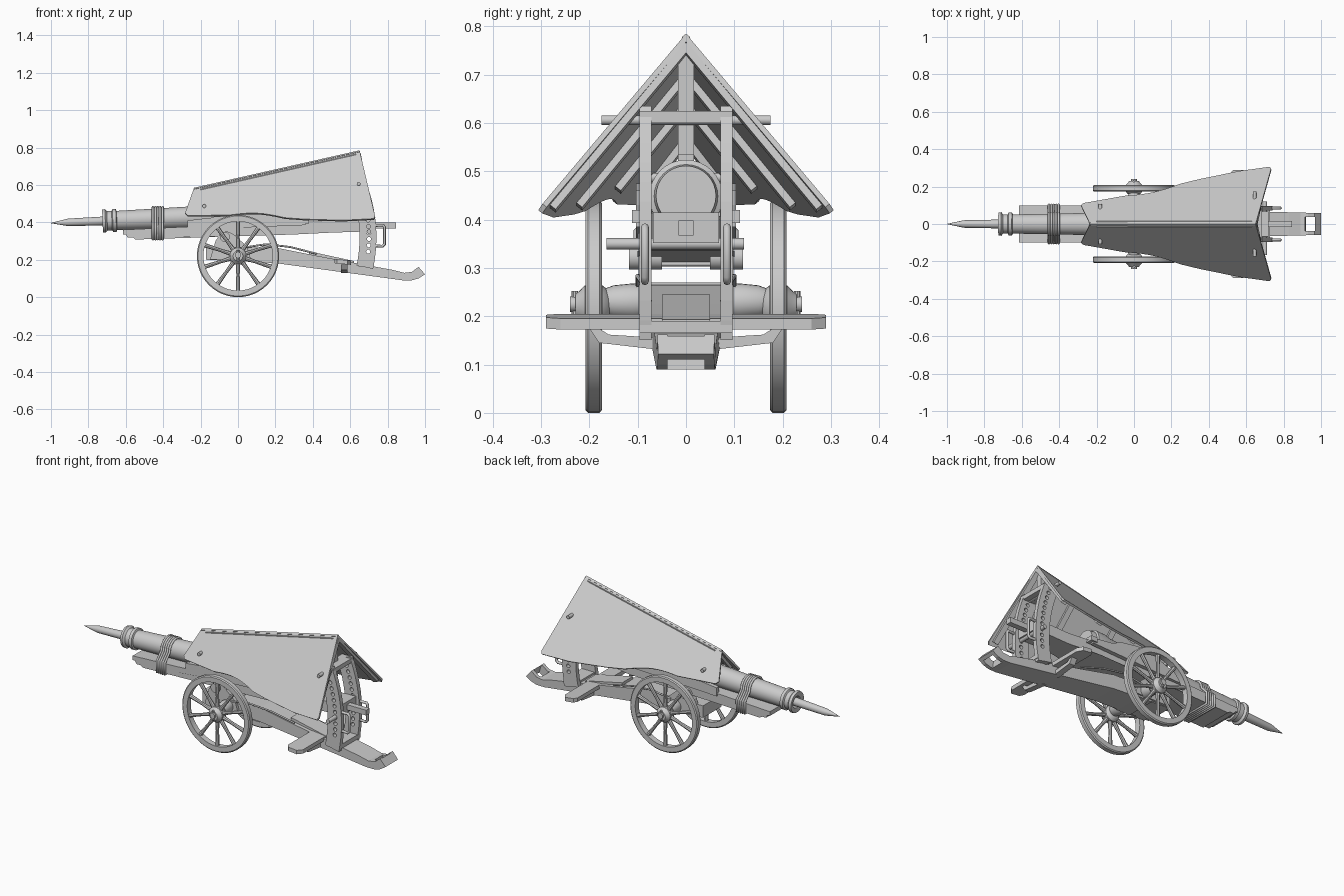
import bpy, math
from mathutils import Vector

if "Cube" in bpy.data.objects:
    bpy.data.objects.remove(bpy.data.objects["Cube"])


def mesh(name, verts, faces, smooth=False):
    me = bpy.data.meshes.new(name)
    me.from_pydata([tuple(v) for v in verts], [], faces)
    me.validate()
    import bmesh
    bm = bmesh.new()
    bm.from_mesh(me)
    bmesh.ops.recalc_face_normals(bm, faces=bm.faces)
    bm.to_mesh(me)
    bm.free()
    if smooth:
        me.shade_smooth()
        me.set_sharp_from_angle(angle=math.radians(35))
    ob = bpy.data.objects.new(name, me)
    bpy.context.collection.objects.link(ob)
    return ob


def extrude(name, a, b):
    """Solid between two matching outlines."""
    n = len(a)
    sides = [(i, (i + 1) % n, n + (i + 1) % n, n + i) for i in range(n)]
    return mesh(name, a + b, [tuple(range(n)), tuple(range(2 * n - 1, n - 1, -1))] + sides)


def prism(name, pts, y0, y1):
    """Side profile (x, z) between y0 and y1; either may be a function of x."""
    f = lambda y, x: y(x) if callable(y) else y
    return extrude(name, [(x, f(y0, x), z) for x, z in pts], [(x, f(y1, x), z) for x, z in pts])


def box(name, x, y, z):
    return prism(name, [(x[0], z[0]), (x[1], z[0]), (x[1], z[1]), (x[0], z[1])], y[0], y[1])


def lathe(name, pts, origin, axis, n=24, closed=False):
    """Revolve (distance, radius) pairs about an axis."""
    d = Vector(axis).normalized()
    u = d.orthogonal().normalized()
    w = d.cross(u)
    o, m = Vector(origin), len(pts)
    verts = [o + d * t + (u * math.cos(k * math.tau / n) + w * math.sin(k * math.tau / n)) * r
             for t, r in pts for k in range(n)]
    faces = [(i * n + k, i * n + (k + 1) % n, (i + 1) % m * n + (k + 1) % n, (i + 1) % m * n + k)
             for i in range(m if closed else m - 1) for k in range(n)]
    if not closed:
        faces += [tuple(range(n)), tuple(range((m - 1) * n, m * n))]
    return mesh(name, verts, faces, True)


def rod(name, p, q, r, n=14):
    d = Vector(q) - Vector(p)
    return lathe(name, [(0, r), (d.length, r)], p, d, n)


def tube(name, pts, r, cyclic=False):
    cu = bpy.data.curves.new(name, 'CURVE')
    cu.dimensions, cu.bevel_depth, cu.bevel_resolution = '3D', r, 2
    cu.use_fill_caps = True
    sp = cu.splines.new('POLY')
    sp.points.add(len(pts) - 1)
    for p, c in zip(sp.points, pts):
        p.co = (*c, 1)
    sp.use_cyclic_u = cyclic
    ob = bpy.data.objects.new(name, cu)
    bpy.context.collection.objects.link(ob)
    return ob


def cut(ob, cutter):
    m = ob.modifiers.new('cut', 'BOOLEAN')
    m.operation, m.object, m.solver = 'DIFFERENCE', cutter, 'EXACT'
    cutter.hide_render = cutter.hide_viewport = True


def slab(name, pts, s, d0, d1):
    """Plate lying in the sloping roof plane, at depths d0 to d1 below it."""
    nrm = Vector((-0.226, 1.249 * s, 1)).normalized()
    top = [Vector((x, s * y, 0.585 + 0.226 * (x + 0.235) - 1.249 * y)) for x, y in pts]
    return extrude(name, [v - nrm * d0 for v in top], [v - nrm * d1 for v in top])


# Trail beam with upturned, slotted tail
trail = prism('trail_beam', [(-.17, .2), (.2, .182), (.88, .09), (.93, .09), (.965, .1), (1, .122), (.965, .162),
                             (.93, .135), (.89, .13), (.83, .145), (.65, .178), (.4, .225), (.2, .265), (-.17, .27)],
              lambda x: -.085 + .027 * max(x, 0), lambda x: .085 - .027 * max(x, 0))
cut(trail, prism('tail_slot_cutter', [(.925, .05), (1.0, .05), (.955, .2), (.905, .2)], -.038, .038))
prism('trail_block', [(.38, .225), (.62, .175), (.62, .193), (.38, .245)], -.05, .05)

# Tilting bed and side cheeks
wide = lambda x: .1 if x < .3 else .1 - .032 * min(1, (x - .3) / .2)
prism('gun_bed', [(-.615, .335), (-.6, .335), (-.59, .318), (-.56, .318), (-.55, .308), (.3, .335), (.5, .345),
                  (.72, .352), (.72, .415), (.5, .408), (.3, .4), (-.3, .375), (-.615, .36)],
      lambda x: -wide(x), wide)
box('bed_end_grip', (.72, .845), (-.016, .016), (.367, .398))
# Barrel and loaded bolt
ORG, AX = (0, 0, .436), (1, 0, .04)
lathe('barrel', [(-.6, .02), (-.72, .034), (-.725, .06), (-.71, .063), (-.7, .052), (-.675, .052), (-.67, .061),
                 (-.652, .061), (-.648, .051), (-.3, .058), (.2, .068), (.24, .076), (.3, .076), (.305, .066),
                 (.335, .062), (.335, .001)], ORG, AX, 32)
lathe('bolt', [(-1, .001), (-.91, .02), (-.59, .026)], ORG, AX, 16)

# Rope lashing
for i in range(5):
    x = -.455 + .013 * i
    arc = [(x, .062 * math.cos(a * math.pi / 8), .419 + .062 * math.sin(a * math.pi / 8)) for a in range(9)]
    tube('rope_lashing', arc + [(x, -.103, .375), (x, -.103, .308), (x, .103, .308), (x, .103, .375)], .0065, True)

# Axle
rod('axle', (0, -.24, .225), (0, .24, .225), .016)
box('axle_block', (-.045, .045), (-.09, .09), (.19, .27))

for s in (-1, 1):
    Y = lambda v: s * v
    # Wheels
    lathe('wheel_rim', [(-.017, .185), (-.017, .214), (-.012, .22), (.012, .22), (.017, .214), (.017, .185)],
          (0, Y(.191), .22), (0, 1, 0), 48, True)
    lathe('wheel_hub', [(-.033, .026), (-.03, .034), (-.018, .044), (.018, .044), (.03, .032), (.038, .026)],
          (0, Y(.191), .22), (0, s, 0), 24)
    for k in range(10):
        a = (k + .5) * math.tau / 10
        c, t = math.cos(a), math.sin(a)
        lathe('wheel_spoke', [(.03, .013), (.1, .009), (.19, .012)], (0, Y(.191), .22), (c, 0, t), 8)
    rod('linch_pin', (0, Y(.23), .198), (0, Y(.23), .252), .007, 10)
    lathe('axle_sleeve', [(.08, .034), (.11, .038), (.15, .034), (.166, .028)], (0, 0, .23), (0, s, 0))

    # Bed cheeks and trunnion carrying the bed
    prism('bed_cheek', [(-.27, .36), (.36, .385), (.36, .415), (.24, .43), (.16, .46), (.06, .475), (-.06, .46),
                        (-.14, .425), (-.27, .41)], Y(.08), Y(.104))
    prism('pivot_bracket', [(-.15, .2), (.07, .2), (.05, .27), (-.03, .34), (-.06, .352), (-.09, .345), (-.12, .3)],
          Y(.072), Y(.098))
    rod('trunnion', (-.07, Y(.05), .322), (-.07, Y(.118), .322), .026, 20)
    box('bed_cleat', (.34, .38), (Y(.07), Y(.112)), (.393, .42))
    tube('trail_stay', [(.03, Y(.1), .265), (.15, Y(.1), .283), (.28, Y(.09), .268), (.42, Y(.075), .232)], .005)

    # Curved elevation uprights with peg holes
    arc = lambda r, a: (-.07 + r * math.cos(a), .32 + r * math.sin(a))
    angs = [-.21 + .61 * i / 12 for i in range(13)]
    up = prism('elevation_upright', [arc(.72, a) for a in angs] + [arc(.81, a) for a in reversed(angs)],
               Y(.071), Y(.096))
    vs, fs = [], []
    for i in range(11):
        cx, cz = arc(.77, -.1 + i * .044)
        b = len(vs)
        for y in (.05, .12):
            vs += [(cx + .011 * math.cos(j * math.tau / 12), Y(y), cz + .011 * math.sin(j * math.tau / 12))
                   for j in range(12)]
        fs += [tuple(range(b, b + 12)), tuple(range(b + 12, b + 24))]
        fs += [(b + j, b + (j + 1) % 12, b + 12 + (j + 1) % 12, b + 12 + j) for j in range(12)]
    cut(up, mesh('peg_hole_cutter', vs, fs))
    # Lifting handles behind the uprights
    tube('lifting_handle', [(.72, Y(.085), .383), (.775, Y(.085), .385), (.783, Y(.085), .375),
                            (.783, Y(.085), .283), (.772, Y(.085), .272), (.72, Y(.085), .275)], .008)

    # Foot board bracket
    prism_y = [(Y(.05), .13), (Y(.18), .145), (Y(.2), .175), (Y(.18), .175), (Y(.16), .162), (Y(.05), .155)]
    extrude('board_bracket', [(.55, y, z) for y, z in prism_y], [(.585, y, z) for y, z in prism_y])

    # Roof panel, arched over the wheel, with rafters beneath
    hump = [(.25 - .03 * i, .216 - .0065 * i - .014 * math.sin(math.pi * i / 10)) for i in range(11)]
    slab('roof_panel', [(-.235, 0), (.65, 0), (.733, .297), (.725, .306), (.56, .283), (.35, .24)] + hump
         + [(-.27, .112), (-.283, .1)], s, 0, .011)
    for x0, x1, y1 in ((-.215, -.235, .105), (.1, .11, .155), (.37, .4, .235), (.625, .685, .29)):
        slab('rafter', [(x0, .01), (x0 + .03, .01), (x1 + .03, y1), (x1, y1)], s, .01, .026)

# Upright crossbars and elevation peg
box('upright_crossbar', (.61, .685), (-.096, .096), (.6, .625))
box('upright_foot', (.645, .728), (-.096, .096), (.165, .19))
rod('elevation_peg', (.7, -.165, .35), (.7, .12, .35), .012)

# Roof frame: ridge beam, king posts and cross pegs
prism('ridge_beam', [(-.2, .55), (.63, .735), (.63, .765), (-.2, .578)], -.016, .016)
prism('rear_king_post', [(.605, .535), (.64, .535), (.64, .755), (.605, .75)], -.017, .017)
prism('front_king_post', [(-.2, .47), (-.165, .47), (-.165, .57), (-.2, .565)], -.017, .017)
rod('rear_roof_bar', (.645, -.175, .606), (.645, .175, .606), .01)
rod('front_roof_bar', (-.18, -.107, .487), (-.18, .107, .487), .01)

# Foot board across the trail
board = [(.515, -.27), (.53, -.29), (.585, -.29), (.605, -.26), (.605, .26), (.585, .29), (.53, .29), (.515, .27)]
extrude('foot_board', [(x, y, .177 - .1 * (x - .56)) for x, y in board],
        [(x, y, .2 - .1 * (x - .56)) for x, y in board])
